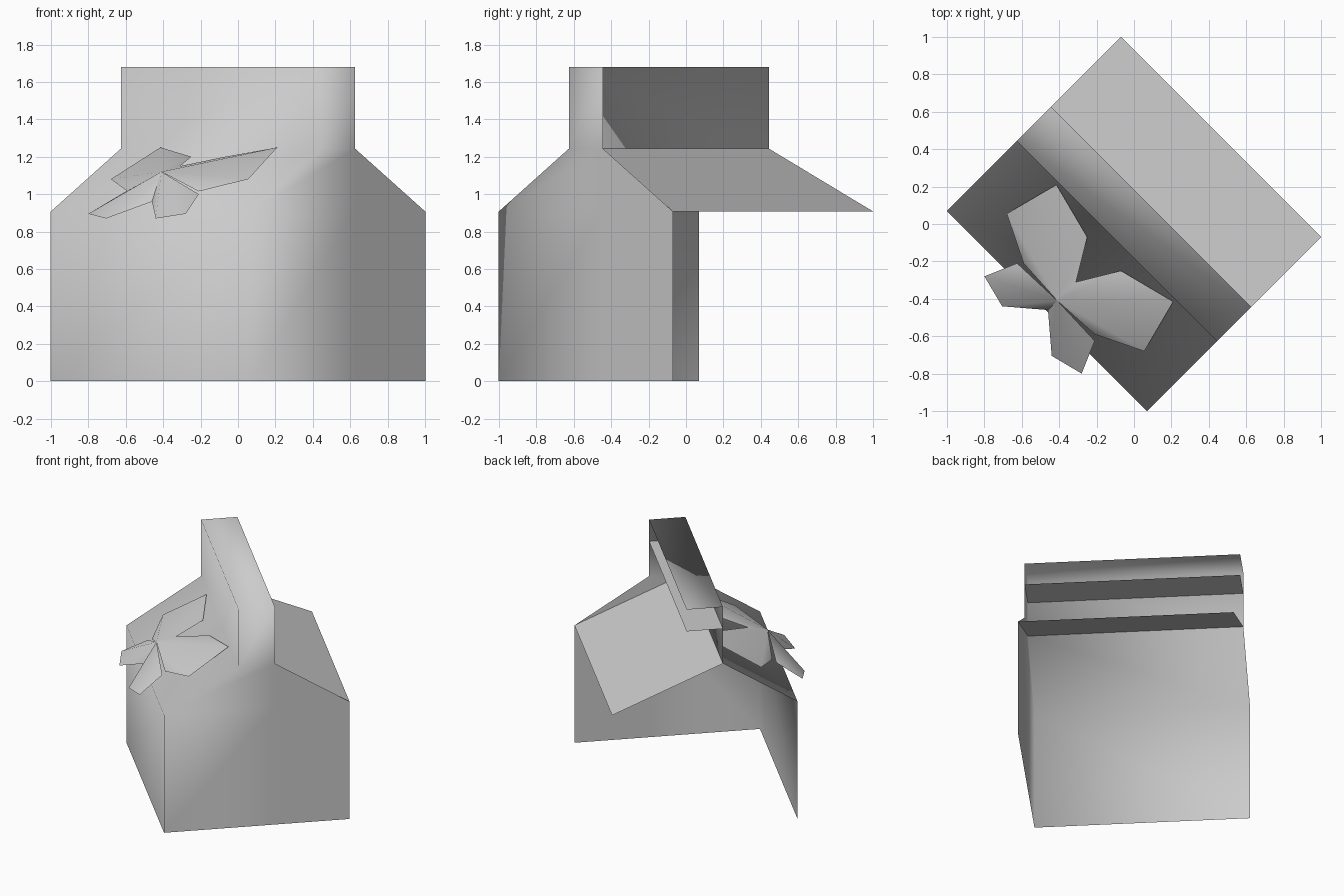
import bpy, math

if "Cube" in bpy.data.objects:
    bpy.data.objects.remove(bpy.data.objects["Cube"])

R = math.sqrt(0.5)
HALF_W = 0.757            # half length along the ridge
HALF_D, HALF_TOP = 0.659, 0.129   # half depth of body and of folded top
Z0, Z_EAVE, Z_NECK, Z_SHELF, Z_TOP = 0.0, 0.907, 1.243, 1.512, 1.68

paper = bpy.data.materials.new("light grey paper")
paper.diffuse_color = (0.6, 0.6, 0.6, 1)
paper.use_nodes = True
paper.node_tree.nodes["Principled BSDF"].inputs["Base Color"].default_value = paper.diffuse_color


def at(u, v, z):
    """u = depth (back positive), v = along the ridge; the box is turned 45 degrees."""
    return ((u + v) * R, (u - v) * R, z)


def sheet(name, verts, faces, smooth=False):
    me = bpy.data.meshes.new(name)
    me.from_pydata(verts, [], faces)
    me.materials.append(paper)
    me.polygons.foreach_set("use_smooth", [smooth] * len(faces))
    me.update()
    ob = bpy.data.objects.new(name, me)
    bpy.context.collection.objects.link(ob)
    return ob


# Carton shell: front wall, front slope, folded top and right end, softly shaded
profile = [(HALF_D, Z0), (HALF_D, Z_EAVE), (HALF_TOP, Z_NECK), (HALF_TOP, Z_TOP)]
verts, faces = [], []
for u, z in profile:
    # front left, front right, end wall in line with the folded top
    verts += [at(-u, -HALF_W, z), at(-u, HALF_W, z), at(HALF_TOP, HALF_W, z)]
for i in range(len(profile) - 1):
    a, b = 3 * i, 3 * i + 3
    faces += [(a, a + 1, b + 1, b), (a + 1, a + 2, b + 2, b + 1)]
n = 3 * (len(profile) - 1)
verts += [at(HALF_TOP, -HALF_W, Z_TOP),
          at(HALF_D, HALF_W, Z0), at(HALF_D, HALF_W, Z_EAVE)]
# top cover, then the back part of the right end wall
faces += [(n, n + 1, n + 2, n + 3), (2, n + 4, n + 5, 5), (5, n + 5, 8)]
sheet("carton_shell", verts, faces, True)


# Flat panels running the length of the ridge, from front edge to back edge
def panel(name, u0, z0, u1, z1):
    sheet(name, [at(u0, -HALF_W, z0), at(u0, HALF_W, z0),
                 at(u1, HALF_W, z1), at(u1, -HALF_W, z1)], [(0, 1, 2, 3)])


panel("back_roof_flap", -HALF_TOP, Z_NECK, HALF_D, Z_EAVE)
panel("inner_shelf", -HALF_TOP, Z_SHELF, HALF_TOP, Z_SHELF)

# Bow: a loop and a tail, mirrored across the diagonal
centre = (-0.41, -0.41, 1.12)
loop = [(-0.31, -0.31, 1.15), (-0.07, -0.25, 1.20), (0.21, -0.415, 1.25),
        (0.055, -0.68, 1.08), (-0.21, -0.59, 1.015)]
tail = [(-0.21, -0.625, 1.0), (-0.28, -0.8, 0.895),
        (-0.44, -0.705, 0.87), (-0.46, -0.46, 0.96)]
for name, rim in (("bow_loop", loop), ("bow_tail", tail)):
    for side in ("right", "left"):
        pts = [centre] + [p if side == "right" else (p[1], p[0], p[2]) for p in rim]
        tris = [(0, i + 1, i) if side == "right" else (0, i, i + 1)
                for i in range(1, len(rim))]
        sheet(f"{name}_{side}", pts, tris, True)
